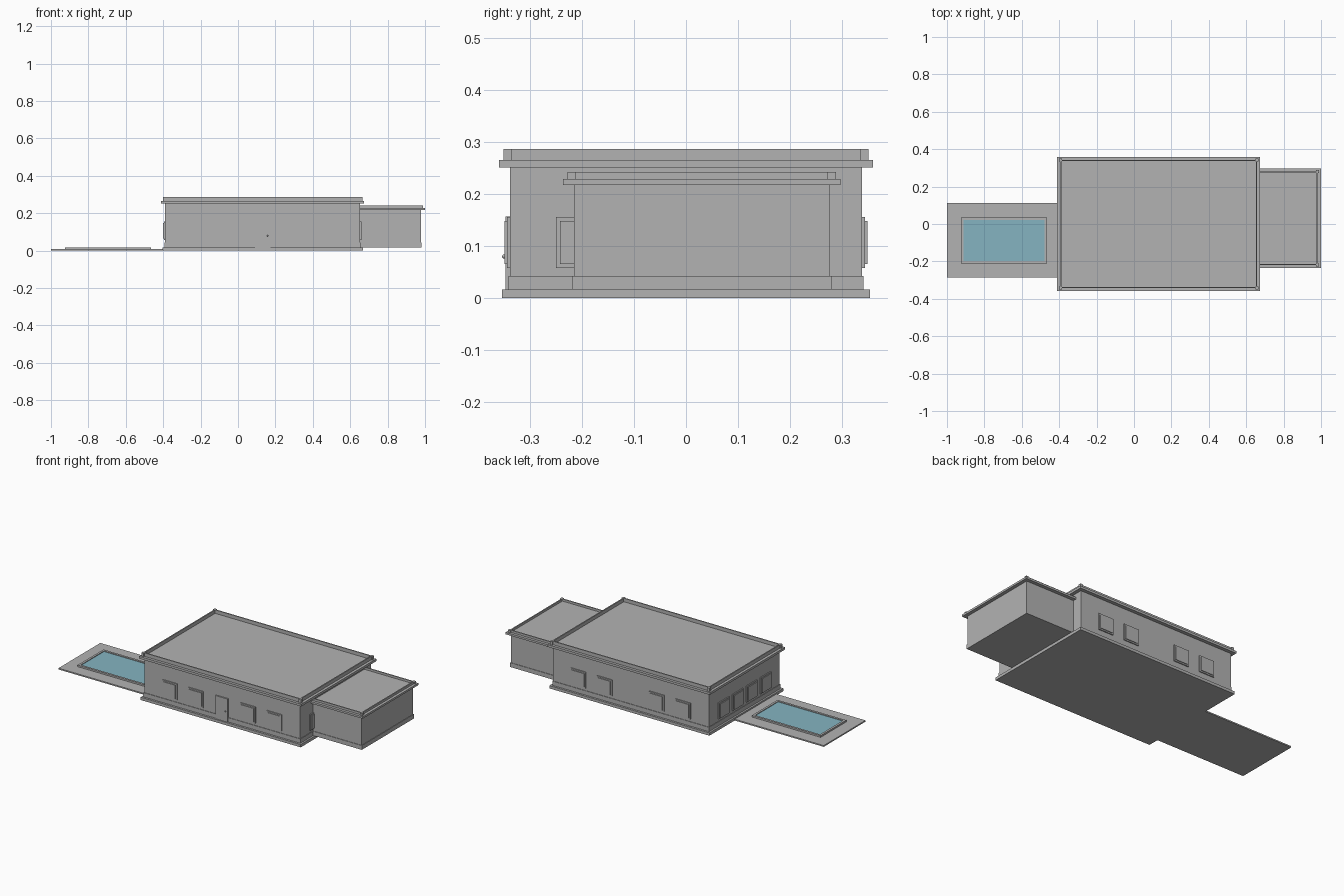
import bpy, bmesh
from mathutils import Vector

cube = bpy.data.objects.get("Cube")
if cube:
    bpy.data.objects.remove(cube, do_unlink=True)


def material(name, rgb):
    m = bpy.data.materials.new(name)
    m.use_nodes = True
    m.diffuse_color = (*rgb, 1)
    m.node_tree.nodes["Principled BSDF"].inputs["Base Color"].default_value = (*rgb, 1)
    return m


GREY = material("plaster_grey", (0.45, 0.45, 0.45))
WATER = material("water_blue", (0.235, 0.456, 0.533))


def finish(name, bm, mat):
    mesh = bpy.data.meshes.new(name)
    bm.to_mesh(mesh)
    bm.free()
    mesh.materials.append(mat)
    ob = bpy.data.objects.new(name, mesh)
    bpy.context.collection.objects.link(ob)
    return ob


def add_box(bm, x, y, z):
    lo, hi = Vector((x[0], y[0], z[0])), Vector((x[1], y[1], z[1]))
    verts = bmesh.ops.create_cube(bm, size=1)["verts"]
    for v in verts:
        v.co = (lo + hi) / 2 + v.co * (hi - lo)


def box(name, x, y, z, mat=GREY):
    bm = bmesh.new()
    add_box(bm, x, y, z)
    return finish(name, bm, mat)


def grow(span, d):
    return span[0] - d, span[1] + d


def frame(name, x, y, z, t):
    """Rectangular ring of four bars, t wide, inside the given outline."""
    bm = bmesh.new()
    for a in ((x[0], x[0] + t), (x[1] - t, x[1])):
        add_box(bm, a, y, z)
    for b in ((y[0], y[0] + t), (y[1] - t, y[1])):
        add_box(bm, (x[0] + t, x[1] - t), b, z)
    return finish(name, bm, GREY)


def building(name, x, y, z, cornice, parapet):
    """Walls with a skirting, a flat overhanging roof and a parapet with corner posts."""
    box(name + "_walls", x, y, z)
    box(name + "_skirting", grow(x, 0.003), grow(y, 0.003), (z[0], z[0] + 0.026))
    box(name + "_roof_slab", grow(x, 0.021), grow(y, 0.021), (z[1], cornice))
    frame(name + "_parapet", grow(x, 0.005), grow(y, 0.005), (cornice, parapet), 0.007)
    bm = bmesh.new()
    px, py = grow(x, 0.012), grow(y, 0.012)
    for a in ((px[0], px[0] + 0.016), (px[1] - 0.016, px[1])):
        for b in ((py[0], py[0] + 0.016), (py[1] - 0.016, py[1])):
            add_box(bm, a, b, (cornice, parapet))
    finish(name + "_parapet_posts", bm, GREY)


HOUSE_X, HOUSE_Y = (-0.39, 0.653), (-0.338, 0.338)
MID = sum(HOUSE_X) / 2

# House, plinth and side annex
box("plinth", grow(HOUSE_X, 0.014), grow(HOUSE_Y, 0.015), (0, 0.017))
building("house", HOUSE_X, HOUSE_Y, (0.017, 0.251), 0.265, 0.286)
building("annex", (0.64, 0.978), (-0.215, 0.276), (0.017, 0.217), 0.229, 0.242)


def window(name, side, along):
    """Stepped window: a casing with a raised inner panel."""
    for part, half, z, depth in (("casing", 0.05, (0.058, 0.156), 0.006),
                                 ("panel", 0.042, (0.066, 0.148), 0.01)):
        span = (along - half, along + half)
        if side in ("front", "back"):
            wall = HOUSE_Y[side == "back"]
            box(f"{name}_{part}", span, grow((wall, wall), depth), z)
        else:
            wall = HOUSE_X[side == "left"]
            box(f"{name}_{part}", grow((wall, wall), depth), span, z)


# Windows
for i, offset in enumerate((-0.35, -0.174, 0.174, 0.35), 1):
    for side in ("front", "back"):
        window(f"{side}_window_{i}", side, MID + offset)
for i, y in enumerate((-0.2, -0.067, 0.067, 0.2), 1):
    window(f"right_window_{i}", "right", y)
window("left_window", "left", -0.2)

# Front door with knob
box("front_door", grow((MID, MID), 0.041), (-0.346, -0.33), (0.017, 0.157))
bm = bmesh.new()
bmesh.ops.create_uvsphere(bm, u_segments=12, v_segments=8, radius=0.004)
bmesh.ops.translate(bm, verts=bm.verts, vec=(MID + 0.027, -0.349, 0.08))
finish("door_knob", bm, GREY)

# Terrace with pool
POOL_X, POOL_Y = (-0.925, -0.465), (-0.211, 0.035)
box("terrace", (-1, HOUSE_X[0]), (-0.287, 0.112), (0, 0.008))
frame("pool_rim", POOL_X, POOL_Y, (0.008, 0.018), 0.013)
box("pool_water", grow(POOL_X, -0.013), grow(POOL_Y, -0.013), (0.007, 0.014), WATER)
